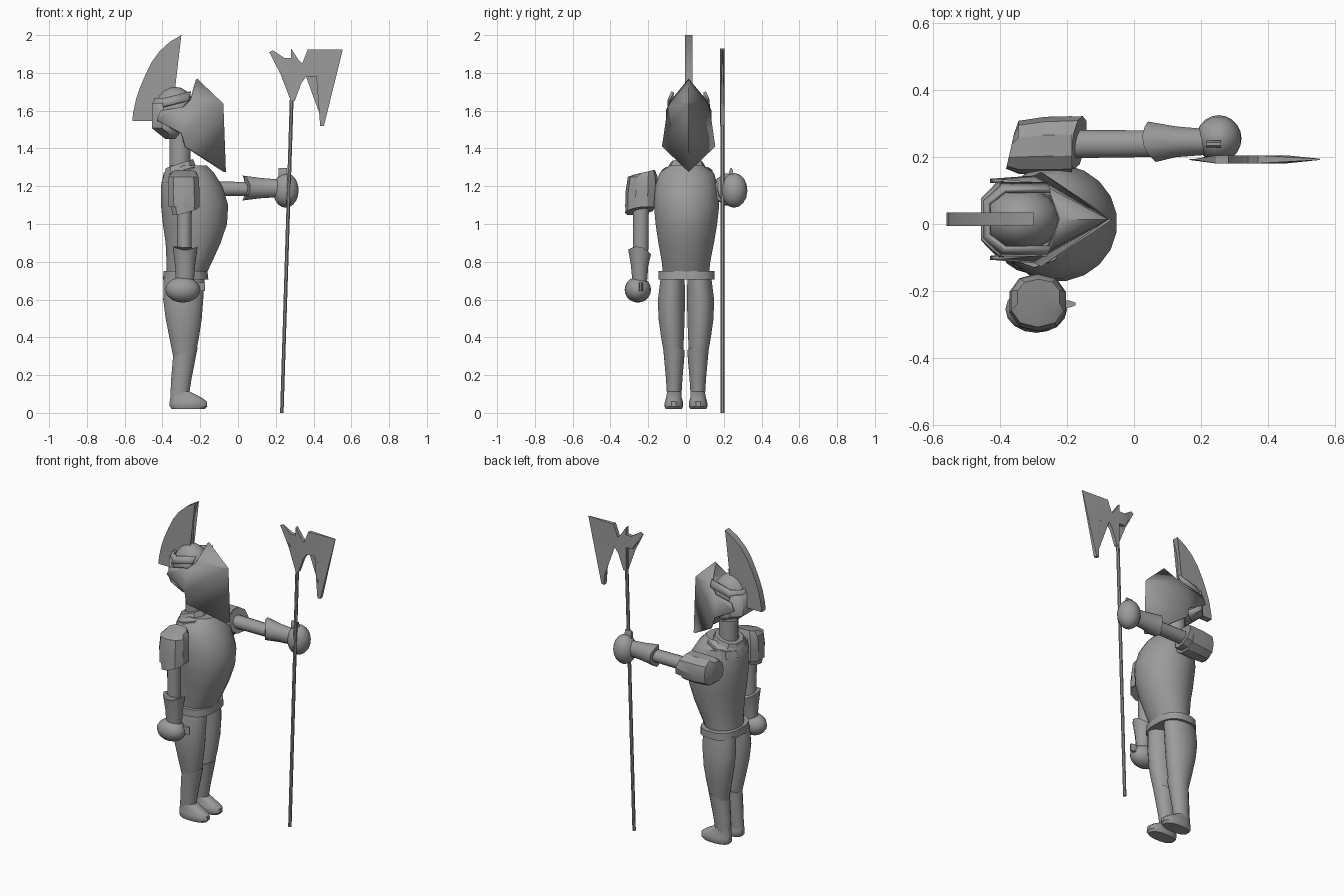
import bpy, bmesh, math
from mathutils import Vector

cube = bpy.data.objects.get("Cube")
if cube:
    bpy.data.objects.remove(cube, do_unlink=True)

steel = bpy.data.materials.new("plain grey")
steel.use_nodes = True
GREY = (0.33, 0.33, 0.33, 1)
steel.diffuse_color = GREY
steel.node_tree.nodes["Principled BSDF"].inputs["Base Color"].default_value = GREY


def finish(name, bm, angle=35, thick=0):
    bmesh.ops.recalc_face_normals(bm, faces=bm.faces[:])
    mesh = bpy.data.meshes.new(name)
    bm.to_mesh(mesh)
    bm.free()
    mesh.materials.append(steel)
    ob = bpy.data.objects.new(name, mesh)
    bpy.context.collection.objects.link(ob)
    bpy.ops.object.select_all(action='DESELECT')
    ob.select_set(True)
    bpy.context.view_layer.objects.active = ob
    bpy.ops.object.shade_smooth_by_angle(angle=math.radians(angle))
    if thick:
        mod = ob.modifiers.new("thickness", 'SOLIDIFY')
        mod.thickness = thick
        mod.offset = 0
    return ob


def same(p):
    return p


def loft(name, rings, n=16, power=1.0, place=same, lift=None, angle=35):
    """Closed skin over rings (z, x0, x1, y0, y1); lift shifts the last ring."""
    bm = bmesh.new()
    rows = []
    for i, (z, x0, x1, y0, y1) in enumerate(rings):
        row = []
        for k in range(n):
            a = math.tau * (k + 0.5) / n
            c, s = math.cos(a), math.sin(a)
            c = math.copysign(abs(c) ** power, c)
            s = math.copysign(abs(s) ** power, s)
            dz = lift(c, s) if lift and i == len(rings) - 1 else 0
            p = Vector(((x0 + x1) / 2 + c * (x1 - x0) / 2,
                        (y0 + y1) / 2 + s * (y1 - y0) / 2, z + dz))
            row.append(bm.verts.new(place(p)))
        rows.append(row)
    for low, high in zip(rows, rows[1:]):
        for k in range(n):
            j = (k + 1) % n
            bm.faces.new((low[k], low[j], high[j], high[k]))
    bm.faces.new(rows[0])
    bm.faces.new(rows[-1])
    return finish(name, bm, angle)


def ball(name, centre, radii, place=same):
    bm = bmesh.new()
    bmesh.ops.create_uvsphere(bm, u_segments=16, v_segments=10, radius=1)
    for v in bm.verts:
        v.co = place(Vector(centre) + Vector(a * b for a, b in zip(v.co, radii)))
    return finish(name, bm)


def slab(name, outline, y, half, edge=None):
    """Flat plate in the xz plane; edge(x) scales the thickness."""
    bm = bmesh.new()
    sides = []
    for s in (-1, 1):
        sides.append([bm.verts.new((x, y + s * half * (edge(x) if edge else 1), z))
                      for x, z in outline])
    front, back = sides
    for k in range(len(outline)):
        j = (k + 1) % len(outline)
        bm.faces.new((front[k], front[j], back[j], back[k]))
    caps = [bm.faces.new(front), bm.faces.new(back)]
    bmesh.ops.triangulate(bm, faces=caps, ngon_method='EAR_CLIP')
    return finish(name, bm, 20)


def wrap(name, rows, y):
    """Open sheet around the back of the head, rows of (front z, back z, x front, x back, half width)."""
    bm = bmesh.new()
    grid = []
    for zf, zb, xf, xb, h in rows:
        pts = [(xf, h, zf), (xb + 0.05, h, zb), (xb, h * 0.55, zb)]
        pts += [(px, -py, pz) for px, py, pz in reversed(pts)]
        grid.append([bm.verts.new((px, y + py, pz)) for px, py, pz in pts])
    for a, b in zip(grid, grid[1:]):
        for k in range(len(a) - 1):
            bm.faces.new((a[k], a[k + 1], b[k + 1], b[k]))
    return finish(name, bm, 30, 0.014)


# Torso, belt, collar and neck
loft("torso", [(.71, -.38, -.18, -.12, .12), (.80, -.38, -.135, -.13, .13),
               (.90, -.385, -.09, -.148, .15), (1.0, -.40, -.056, -.163, .167),
               (1.1, -.41, -.05, -.172, .178), (1.2, -.41, -.08, -.165, .17),
               (1.27, -.395, -.125, -.142, .15), (1.31, -.36, -.165, -.09, .095)], n=20)
loft("belt", [(.705, -.40, -.155, -.147, .153), (.75, -.395, -.16, -.147, .153)], power=.75)
loft("lower_collar", [(1.22, -.41, -.18, -.135, .145), (1.285, -.395, -.2, -.13, .14)],
     n=10, power=.85, lift=lambda c, s: .025 * c, angle=25)
loft("upper_collar", [(1.26, -.395, -.2, -.11, .12), (1.32, -.385, -.235, -.085, .095)],
     n=10, power=.85, lift=lambda c, s: .025 * c, angle=25)
loft("neck", [(1.25, -.365, -.25, -.05, .065), (1.58, -.365, -.25, -.05, .065)])

# Head, helmet and crest
HEAD_Y = .014
ball("helmet_dome", (-.335, HEAD_Y, 1.59), (.113, .095, .137))
wrap("brow_band", [(1.70, 1.665, -.25, -.435, .085), (1.655, 1.62, -.26, -.45, .105)], HEAD_Y)
wrap("neck_guard", [(1.635, 1.64, -.40, -.45, .105), (1.51, 1.51, -.36, -.45, .112),
                    (1.48, 1.455, -.31, -.38, .09)], HEAD_Y)
slab("helmet_crest", [(-.30, 2.0), (-.36, 1.965), (-.415, 1.915), (-.455, 1.86), (-.49, 1.79),
                      (-.52, 1.72), (-.54, 1.66), (-.555, 1.59), (-.56, 1.545), (-.42, 1.545),
                      (-.42, 1.65), (-.335, 1.70), (-.34, 1.80), (-.335, 1.88), (-.32, 1.95)],
     HEAD_Y, .02)

# Wedge visor: central ridge with a cheek plate on either side
bm = bmesh.new()
top, mid, tip = [bm.verts.new((x, HEAD_Y, z)) for x, z in
                 ((-.22, 1.765), (-.083, 1.635), (-.07, 1.275))]
for side in (-1, 1):
    a, b, c, d, e, f = [bm.verts.new((x, HEAD_Y + side * w, z)) for x, z, w in
                        ((-.25, 1.66, .085), (-.29, 1.62, .105), (-.41, 1.60, .115),
                         (-.43, 1.55, .115), (-.30, 1.48, .125), (-.28, 1.41, .136))]
    for face in ((top, mid, a), (mid, b, a), (mid, e, b), (mid, f, e), (mid, tip, f), (b, e, d, c)):
        bm.faces.new(face)
finish("visor", bm, 25, .012)

# Legs
for label, side in (("left", 1), ("right", -1)):
    def leg(p, side=side):
        return Vector((p.x, p.y * side, p.z))

    loft(label + "_thigh", [(.30, -.345, -.225, .015, .115), (.40, -.365, -.205, .01, .133),
                            (.50, -.385, -.19, .006, .147), (.60, -.398, -.182, .004, .15),
                            (.72, -.395, -.175, .006, .135)], place=leg)
    loft(label + "_greave", [(.07, -.36, -.262, .025, .1), (.18, -.355, -.245, .018, .107),
                             (.325, -.345, -.212, .006, .12)], place=leg,
         lift=lambda c, s: .025 * c)
    loft(label + "_foot", [(.02, -.352, -.175, .022, .108), (.035, -.363, -.161, .014, .115),
                           (.06, -.363, -.163, .015, .113), (.08, -.36, -.19, .022, .106),
                           (.115, -.358, -.258, .025, .1)], place=leg, power=.85)


# Arms: one hangs, the other is swung straight forward
def hanging(p):
    return Vector((p.x, -p.y, p.z))


def raised(p):
    return Vector((1.29 - .385 - p.z, p.y, p.x + 1.47))


for label, place in (("right", hanging), ("left", raised)):
    loft(label + "_pauldron", [(1.09, -.37, -.2, .15, .322), (1.17, -.375, -.2, .148, .32),
                               (1.25, -.37, -.205, .15, .308), (1.275, -.35, -.22, .165, .27)],
         n=10, power=.85, place=place, lift=lambda c, s: -.012 * s, angle=28)
    loft(label + "_pauldron_lower", [(1.14, -.365, -.205, .155, .318),
                                     (1.07, -.35, -.205, .165, .322)],
         n=10, power=.85, place=place, lift=lambda c, s: .02 * c - .012 * s, angle=28)
    loft(label + "_upper_arm", [(1.15, -.325, -.243, .195, .282), (.8, -.322, -.247, .2, .28)],
         place=place)
    loft(label + "_gauntlet_cuff", [(.69, -.33, -.232, .205, .285), (.78, -.335, -.225, .198, .293),
                                    (.86, -.347, -.212, .183, .308)], n=12, place=place,
         lift=lambda c, s: .03 * c * c - .01 + .012 * s)
    ball(label + "_fist", (-.292, .255, .652), (.092, .07, .068), place)
    loft(label + "_thumb", [(.645, -.24, -.172, .228, .25), (.69, -.235, -.172, .228, .25)],
         n=8, place=place)

# Halberd
POLE_Y = .193
loft("halberd_pole", [(0, .222, .242, POLE_Y - .011, POLE_Y + .011),
                      (1.88, .28, .302, POLE_Y - .011, POLE_Y + .011)], n=8)
slab("halberd_blade", [(.37, 1.925), (.555, 1.925), (.455, 1.52), (.435, 1.52), (.44, 1.745),
                       (.415, 1.78), (.36, 1.78), (.335, 1.745), (.30, 1.65), (.28, 1.65),
                       (.28, 1.80), (.24, 1.80), (.20, 1.86), (.165, 1.91), (.185, 1.92),
                       (.245, 1.88), (.28, 1.88), (.28, 1.93), (.32, 1.87), (.34, 1.85)],
     POLE_Y, .012, lambda x: .15 if x > .5 or x < .21 else 1)
